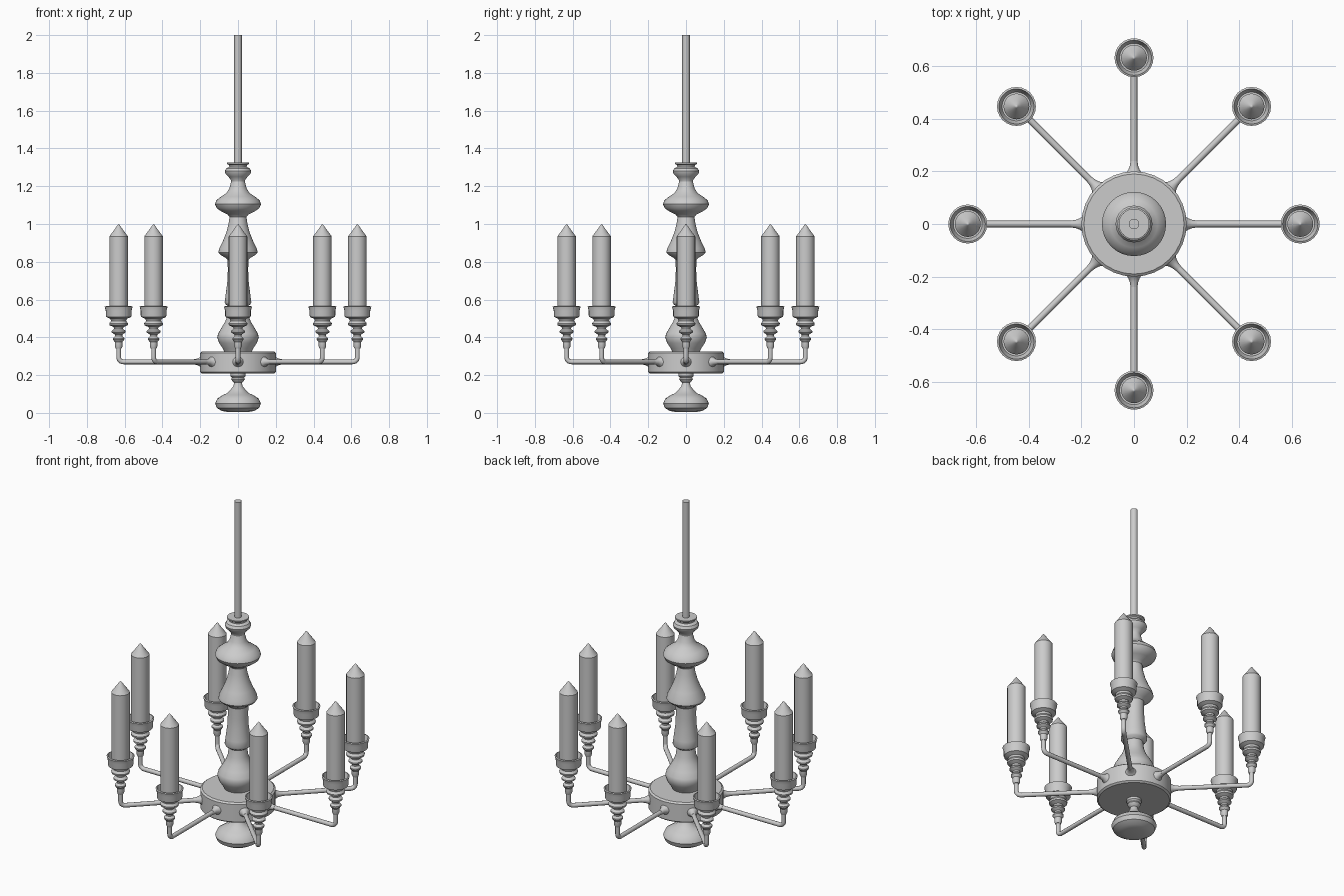
import bpy, math
from mathutils import Matrix, Vector

if "Cube" in bpy.data.objects:
    bpy.data.objects.remove(bpy.data.objects["Cube"])


def lathe(name, profile, sides=32, matrix=Matrix()):
    """Revolve (radius, height) points about the local z axis, with closed ends."""
    verts, faces, rings = [], [], []
    for r, z in profile:
        start = len(verts)
        n = 1 if r == 0 else sides
        for i in range(n):
            a = 2 * math.pi * i / sides
            verts.append(matrix @ Vector((r * math.cos(a), r * math.sin(a), z)))
        rings.append([start + i % n for i in range(sides)])
    for low, high in zip(rings, rings[1:]):
        for i in range(sides):
            j = (i + 1) % sides
            face = list(dict.fromkeys((low[i], low[j], high[j], high[i])))
            faces.append(face)
    if profile[0][0] > 0:
        faces.append(rings[0][::-1])
    if profile[-1][0] > 0:
        faces.append(rings[-1])
    return make_object(name, verts, faces)


def make_object(name, verts, faces):
    mesh = bpy.data.meshes.new(name)
    mesh.from_pydata(verts, [], faces)
    obj = bpy.data.objects.new(name, mesh)
    bpy.context.collection.objects.link(obj)
    bpy.ops.object.select_all(action='DESELECT')
    obj.select_set(True)
    bpy.context.view_layer.objects.active = obj
    bpy.ops.object.shade_smooth_by_angle(angle=math.radians(35))
    return obj


def pipe(name, path, radius, side, sides=12):
    """Sweep a circle along a planar path; side is the normal of that plane."""
    verts, faces = [], []
    for k, p in enumerate(path):
        t = (path[min(k + 1, len(path) - 1)] - path[max(k - 1, 0)]).normalized()
        up = t.cross(side)
        for i in range(sides):
            a = 2 * math.pi * i / sides
            verts.append(p + radius * (math.cos(a) * side + math.sin(a) * up))
    for k in range(len(path) - 1):
        for i in range(sides):
            j = (i + 1) % sides
            faces.append((k * sides + i, k * sides + j,
                          (k + 1) * sides + j, (k + 1) * sides + i))
    return make_object(name, verts, faces)


# Hanging rod, turned column, hub and bottom finial
lathe("hanging_rod", [(0.02, 1.30), (0.02, 2.0)], 16)
lathe("column_collar", [(0.035, 1.21), (0.036, 1.23), (0.05, 1.25), (0.066, 1.265),
                        (0.07, 1.28), (0.062, 1.295), (0.046, 1.303), (0.048, 1.312),
                        (0.058, 1.318), (0.058, 1.325)])
lathe("column_upper_knob", [(0.035, 1.01), (0.038, 1.03), (0.055, 1.05), (0.088, 1.066),
                            (0.113, 1.084), (0.122, 1.105), (0.115, 1.125),
                            (0.09, 1.145), (0.06, 1.165), (0.045, 1.19), (0.036, 1.225)])
lathe("column_bell", [(0.045, 0.80), (0.068, 0.822), (0.095, 0.838), (0.104, 0.85),
                      (0.1, 0.87), (0.08, 0.91), (0.062, 0.955), (0.05, 1.0),
                      (0.042, 1.06)])
lathe("column_shaft", [(0.045, 0.56), (0.066, 0.575), (0.071, 0.585), (0.066, 0.62),
                       (0.057, 0.69), (0.054, 0.75), (0.055, 0.83)])
lathe("column_lower_vase", [(0.07, 0.32), (0.08, 0.34), (0.1, 0.37), (0.11, 0.40),
                            (0.105, 0.42), (0.088, 0.45), (0.067, 0.485),
                            (0.054, 0.52), (0.047, 0.58)])
lathe("hub", [(0.19, 0.208), (0.2, 0.216), (0.2, 0.318), (0.19, 0.326)], 32)
lathe("bottom_finial", [(0.05, 0.004), (0.085, 0.01), (0.112, 0.026), (0.121, 0.05),
                        (0.11, 0.075), (0.08, 0.095), (0.056, 0.105), (0.042, 0.12),
                        (0.025, 0.14), (0.02, 0.16), (0.03, 0.168), (0.036, 0.178),
                        (0.032, 0.186), (0.04, 0.195), (0.04, 0.212)])

SOCKET = [(0.015, 0.34), (0.02, 0.352), (0.02, 0.375), (0.03, 0.388), (0.03, 0.395),
          (0.019, 0.406), (0.02, 0.415), (0.037, 0.426), (0.037, 0.434),
          (0.023, 0.445), (0.026, 0.454), (0.048, 0.464), (0.05, 0.474),
          (0.04, 0.487), (0.044, 0.498), (0.066, 0.508), (0.068, 0.515),
          (0.068, 0.54), (0.074, 0.562), (0.067, 0.565), (0.06, 0.54), (0.055, 0.53)]
CANDLE = [(0.049, 0.52), (0.049, 0.935), (0.022, 0.971), (0.006, 0.994), (0, 1.0)]
FLARE = [(0.03, 0.18), (0.03, 0.195), (0.022, 0.205), (0.016, 0.22), (0.013, 0.24)]
REACH, ARM_Z, BEND = 0.632, 0.27, 0.025

# Eight arms, each with a flared root, a turned socket and a candle
for n in range(8):
    turn = Matrix.Rotation(n * math.pi / 4, 4, 'Z')
    at_end = turn @ Matrix.Translation((REACH, 0, 0))
    bend = [(REACH - BEND + BEND * math.sin(a), ARM_Z + BEND - BEND * math.cos(a))
            for a in (k * math.pi / 12 for k in range(7))]
    path = [turn @ Vector((x, 0, z)) for x, z in [(0.18, ARM_Z)] + bend + [(REACH, 0.35)]]
    pipe(f"arm_{n + 1}", path, 0.0125, turn @ Vector((0, 1, 0)))
    lathe(f"arm_root_{n + 1}", FLARE, 16,
          turn @ Matrix.Translation((0, 0, ARM_Z)) @ Matrix.Rotation(math.pi / 2, 4, 'Y'))
    lathe(f"candle_socket_{n + 1}", SOCKET, 24, at_end)
    lathe(f"candle_{n + 1}", CANDLE, 24, at_end)
